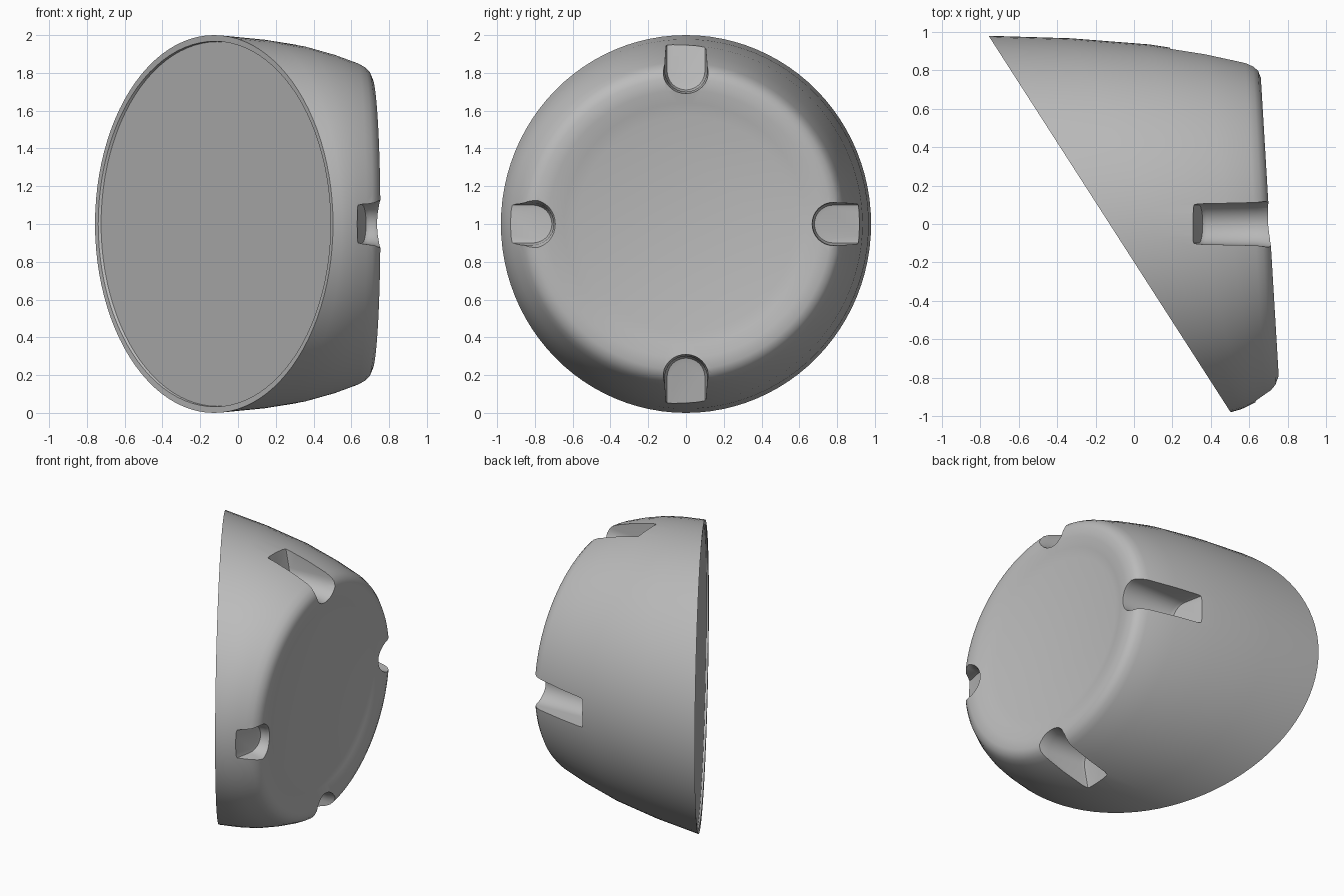
import bpy
import bmesh
from math import sin, cos, pi, radians
from mathutils import Matrix, Vector

if "Cube" in bpy.data.objects:
    bpy.data.objects.remove(bpy.data.objects["Cube"], do_unlink=True)

SEGMENTS = 96

grey = bpy.data.materials.new("plain grey")
grey.use_nodes = True
colour = (0.5, 0.5, 0.5, 1)
grey.diffuse_color = colour
grey.node_tree.nodes["Principled BSDF"].inputs["Base Color"].default_value = colour


def make_object(name, bm):
    bmesh.ops.recalc_face_normals(bm, faces=bm.faces)
    mesh = bpy.data.meshes.new(name)
    bm.to_mesh(mesh)
    bm.free()
    mesh.materials.append(grey)
    obj = bpy.data.objects.new(name, mesh)
    bpy.context.collection.objects.link(obj)
    return obj


def loft(name, rings):
    """Skin a stack of point rings and cap both ends."""
    bm = bmesh.new()
    loops = [[bm.verts.new(p) for p in ring] for ring in rings]
    for a, b in zip(loops, loops[1:]):
        n = len(a)
        for i in range(n):
            j = (i + 1) % n
            bm.faces.new((a[i], a[j], b[j], b[i]))
    bm.faces.new(loops[0])
    bm.faces.new(loops[-1])
    return make_object(name, bm)


def tilted_ring(cx, lean, cy, ry, rz):
    """Oval around x; lean shifts x toward +y."""
    angles = [2 * pi * i / SEGMENTS for i in range(SEGMENTS)]
    return [(cx + lean * cos(t), cy + ry * cos(t), 1 + rz * sin(t)) for t in angles]


# Body: slanted open end with a thin lip, tapering to a dished round end
body = loft("tapered_housing", [tilted_ring(*r) for r in (
    (-0.11, -0.615, 0, 0.955, 0.965),
    (-0.125, -0.615, 0, 0.957, 0.967),
    (-0.127, -0.63, 0, 0.98, 1.0),
    (0.11, -0.44, 0, 0.967, 0.978),
    (0.33, -0.25, -0.01, 0.945, 0.945),
    (0.50, -0.13, -0.02, 0.91, 0.90),
    (0.63, -0.05, -0.025, 0.87, 0.855),
    (0.667, -0.046, -0.023, 0.85, 0.835),
    (0.692, -0.046, -0.02, 0.825, 0.81),
    (0.707, -0.047, -0.015, 0.785, 0.775),
    (0.703, -0.042, -0.01, 0.72, 0.71),
    (0.688, -0.038, -0.005, 0.64, 0.64),
    (0.672, -0.034, 0, 0.575, 0.57),
)])


def notch_ring(x, half, floor, slope):
    """U shape opening outward along +z, rounded toward the axis."""
    pts = []
    for i in range(17):
        t = pi + pi * i / 16
        pts.append((half * cos(t), floor + half + half * sin(t)))
    pts += [(half, 1.3), (-half, 1.3)]
    return [(x - slope * (v - floor), u, v) for u, v in pts]


# Four notches around the round end: turn about x, inner end position, floor height
notches = (("top", 0, 0.35, 0.70), ("left", 90, 0.67, 0.70),
           ("bottom", 180, 0.35, 0.70), ("right", -90, 0.23, 0.67))
for side, turn, start, floor in notches:
    cutter = loft(side + "_notch_cutter", [
        notch_ring(start, 0.085, floor + 0.035, 0.2),
        notch_ring(start + 0.008, 0.10, floor + 0.01, 0.2),
        notch_ring(start + 0.03, 0.105, floor, 0.2),
        notch_ring(0.64 if start < 0.6 else 0.72, 0.112, floor, 0),
        notch_ring(0.76, 0.13, floor - 0.02, 0),
    ])
    place = Matrix.Translation(Vector((0, 0, 1))) @ Matrix.Rotation(radians(turn), 4, "X")
    cutter.data.transform(place)
    cutter.hide_render = True
    cut = body.modifiers.new(side + "_notch", "BOOLEAN")
    cut.operation = "DIFFERENCE"
    cut.solver = "EXACT"
    cut.object = cutter
    bpy.context.view_layer.objects.active = body
    body.select_set(True)
    bpy.ops.object.modifier_apply(modifier=cut.name)
    bpy.data.objects.remove(cutter, do_unlink=True)

# Soft shading with crisp cut edges
bpy.ops.object.select_all(action="DESELECT")
body.select_set(True)
bpy.context.view_layer.objects.active = body
bpy.ops.object.shade_smooth_by_angle(angle=radians(32))
